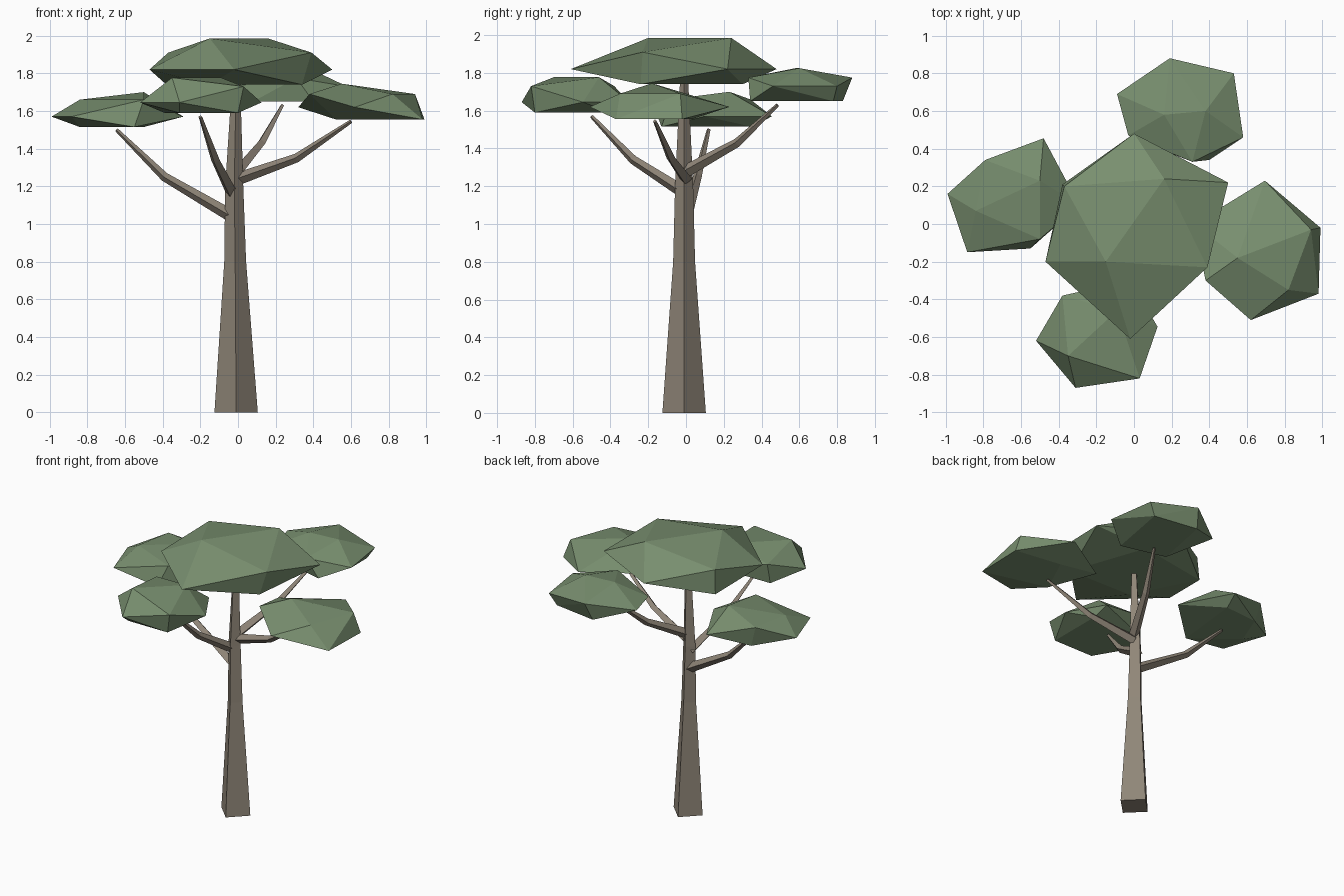
import bpy
import bmesh
import math
from mathutils import Vector

cube = bpy.data.objects.get("Cube")
if cube:
    bpy.data.objects.remove(cube, do_unlink=True)


def make_material(name, rgb):
    mat = bpy.data.materials.new(name)
    mat.use_nodes = True
    color = (*rgb, 1.0)
    mat.diffuse_color = color
    bsdf = mat.node_tree.nodes["Principled BSDF"]
    bsdf.inputs["Base Color"].default_value = color
    bsdf.inputs["Roughness"].default_value = 0.9
    return mat


BARK = make_material("grey_brown_bark", (0.28, 0.24, 0.19))
LEAF = make_material("sage_green_leaves", (0.19, 0.275, 0.16))


def finish(bm, name, material):
    bmesh.ops.recalc_face_normals(bm, faces=bm.faces[:])
    mesh = bpy.data.meshes.new(name)
    bm.to_mesh(mesh)
    bm.free()
    mesh.materials.append(material)
    obj = bpy.data.objects.new(name, mesh)
    bpy.context.collection.objects.link(obj)
    return obj


def limb(name, path, radii, sides=4):
    """Tapered faceted tube swept along a path."""
    points = [Vector(p) for p in path]
    bm = bmesh.new()
    rings = []
    for i, (point, radius) in enumerate(zip(points, radii)):
        ahead = points[min(i + 1, len(points) - 1)]
        behind = points[max(i - 1, 0)]
        along = (ahead - behind).normalized()
        # Trunk rings stay level; branch rings turn with the path
        upright = abs(along.z) > 0.98
        side = Vector((1, 0, 0)) if upright else along.cross(Vector((0, 0, 1))).normalized()
        other = Vector((0, 1, 0)) if upright else side.cross(along).normalized()
        ring = []
        for k in range(sides):
            angle = math.tau * k / sides
            offset = side * math.cos(angle) + other * math.sin(angle)
            ring.append(bm.verts.new(point + offset * radius))
        rings.append(ring)
    for low, high in zip(rings, rings[1:]):
        for k in range(sides):
            n = (k + 1) % sides
            bm.faces.new((low[k], low[n], high[n], high[k]))
    bm.faces.new(rings[0])
    bm.faces.new(rings[-1])
    return finish(bm, name, BARK)


def canopy(name, **tiers):
    """Flat-bottomed faceted leaf mass: hull of tiers, each (height, xy points)."""
    bm = bmesh.new()
    for height, outline in tiers.values():
        for x, y in outline:
            bm.verts.new((x, y, height))
    hull = bmesh.ops.convex_hull(bm, input=bm.verts[:])
    loose = {v for v in hull["geom_interior"] + hull["geom_unused"]
             if isinstance(v, bmesh.types.BMVert)}
    bmesh.ops.delete(bm, geom=list(loose), context="VERTS")
    return finish(bm, name, LEAF)


# Trunk
limb("trunk",
     [(-.01, -.01, 0), (-.015, -.01, .8), (-.02, -.01, 1.2), (-.01, -.01, 1.75)],
     [.115, .058, .048, .022])

# Branches
branches = {
    "left_branch": [(0, 0, 1.24), (.31, -.08, 1.35), (.6, -.165, 1.545)],
    "right_branch": [(-.03, 0, 1.04), (-.39, .06, 1.25), (-.645, .12, 1.5)],
    "front_branch": [(-.03, 0, 1.16), (-.12, -.28, 1.34), (-.2, -.5, 1.57)],
    "back_branch": [(0, 0, 1.28), (.125, .27, 1.43), (.235, .485, 1.63)],
}
for name, path in branches.items():
    limb(name, path, [.034, .024, .01])

# Leaf masses
canopy("top_canopy",
       crown=(1.985, [(-.15, -.2), (.16, .24)]),
       shoulder=(1.91, [(-.37, .2), (.39, -.23)]),
       rim=(1.82, [(0, .48), (.5, .22), (-.02, -.61), (-.47, -.2)]),
       base=(1.74, [(-.38, .21), (.34, -.24), (.15, .3), (-.15, -.23)]))

canopy("left_canopy",
       crown=(1.745, [(.55, -.18)]),
       shoulder=(1.69, [(.94, -.03), (.82, -.35), (.38, -.3)]),
       rim=(1.62, [(.695, .23), (.62, -.51), (.32, .0)]),
       base=(1.555, [(.99, -.02), (.98, -.37), (.52, -.25), (.65, .03)]))

canopy("right_canopy",
       crown=(1.7, [(-.5, .23)]),
       shoulder=(1.66, [(-.84, .07), (-.79, .34), (-.5, -.08)]),
       rim=(1.57, [(-.99, .16), (-.48, .455), (-.29, .1), (-.885, -.15)]),
       base=(1.515, [(-.55, -.13), (-.84, .1), (-.5, .35), (-.75, .33)]))

canopy("front_canopy",
       crown=(1.777, [(-.35, -.7), (-.09, -.46)]),
       shoulder=(1.73, [(.03, -.82), (-.38, -.38)]),
       rim=(1.645, [(-.52, -.62), (.125, -.545), (-.31, -.87), (-.02, -.3)]),
       base=(1.59, [(0, -.8), (-.31, -.8), (-.39, -.4), (0, -.4)]))

canopy("back_canopy",
       crown=(1.825, [(.16, .58), (.38, .6)]),
       shoulder=(1.775, [(.19, .88), (.31, .33)]),
       rim=(1.73, [(-.09, .69), (-.03, .47), (.58, .46), (.53, .8)]),
       base=(1.65, [(.16, .83), (.48, .78), (.08, .42), (.4, .34)]))
